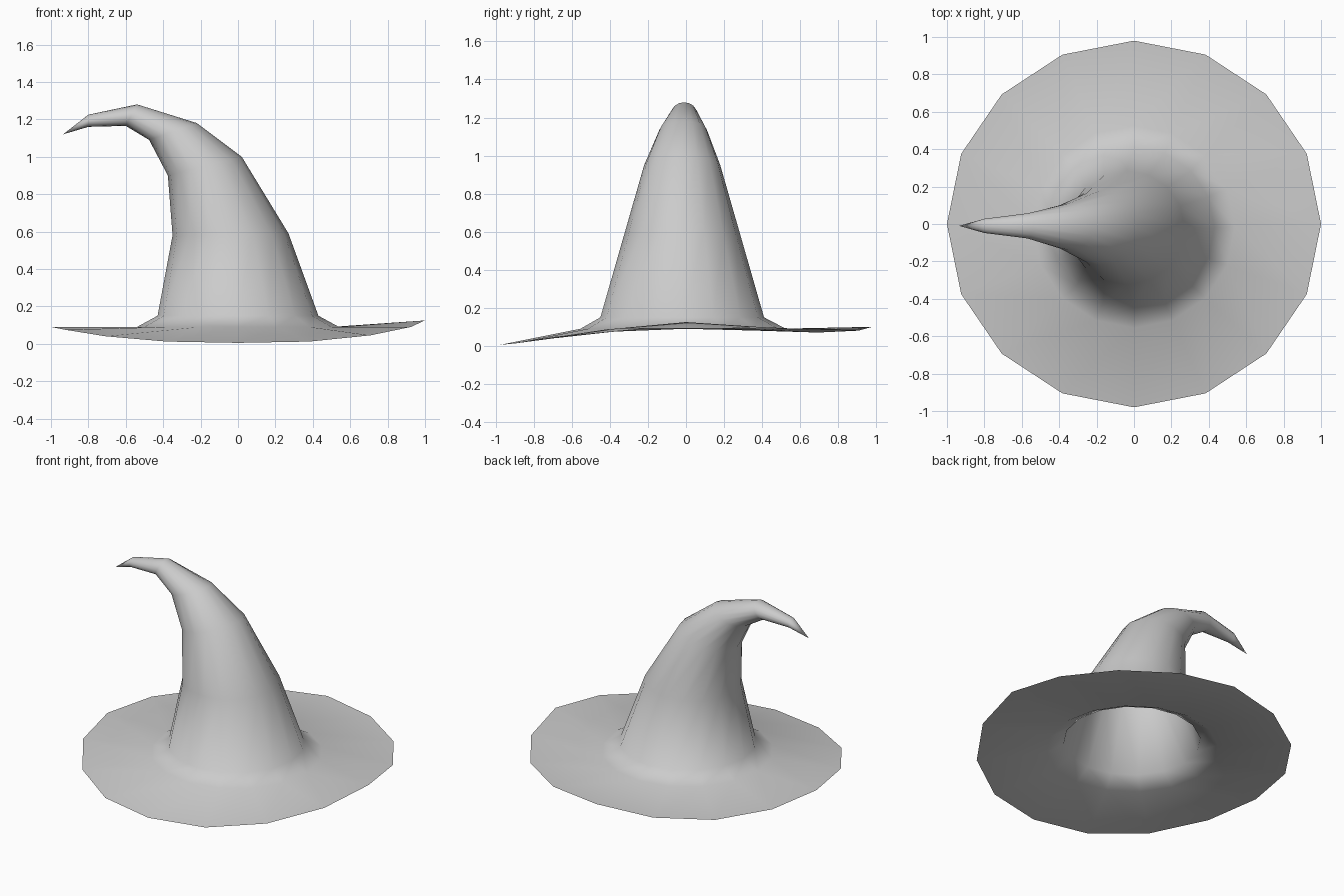
import bpy, bmesh, math

cube = bpy.data.objects.get("Cube")
if cube:
    bpy.data.objects.remove(cube)

SIDES = 16
felt = bpy.data.materials.new("grey felt")
felt.use_nodes = True
grey = (0.6, 0.6, 0.6, 1)
felt.diffuse_color = grey
felt.node_tree.nodes["Principled BSDF"].inputs["Base Color"].default_value = grey

# Wavy brim edge: height at each corner, counter-clockwise from +x
RIM = [.125, .10, .085, .09, .10, .08, .07, .08,
       .09, .075, .04, .012, .005, .012, .045, .09]

# Crown rings: left x, left z, right x, right z, half width, centre y
RINGS = [(-.54, .09, .54, .09, .54, -.015),
         (-.43, .15, .43, .15, .43, -.02),
         (-.35, .58, .27, .59, .305, -.02),
         (-.375, .90, .02, 1.0, .20, -.02),
         (-.475, 1.09, -.22, 1.18, .125, -.015),
         (-.60, 1.165, -.54, 1.28, .067, -.01),
         (-.80, 1.16, -.80, 1.225, .038, -.01)]
TIP = (-.935, 1.12, -.01)

bm = bmesh.new()
angles = [2 * math.pi * i / SIDES for i in range(SIDES)]

# Brim edge
loops = [[bm.verts.new((math.cos(a), .98 * math.sin(a), z))
          for a, z in zip(angles, RIM)]]

# Bent crown, each ring tilted along the curve
for lx, lz, rx, rz, width, cy in RINGS:
    loops.append([bm.verts.new(((lx + rx) / 2 + (rx - lx) / 2 * math.cos(a),
                                cy + width * math.sin(a),
                                (lz + rz) / 2 + (rz - lz) / 2 * math.cos(a)))
                  for a in angles])

for low, high in zip(loops, loops[1:]):
    for i in range(SIDES):
        j = (i + 1) % SIDES
        bm.faces.new((low[i], low[j], high[j], high[i]))

# Pointed tip
tip = bm.verts.new((TIP[0], TIP[2], TIP[1]))
for i in range(SIDES):
    bm.faces.new((loops[-1][i], loops[-1][(i + 1) % SIDES], tip))

for face in bm.faces:
    face.smooth = True

mesh = bpy.data.meshes.new("pointed_hat")
bm.to_mesh(mesh)
bm.free()
mesh.materials.append(felt)
hat = bpy.data.objects.new("pointed_hat", mesh)
bpy.context.collection.objects.link(hat)
